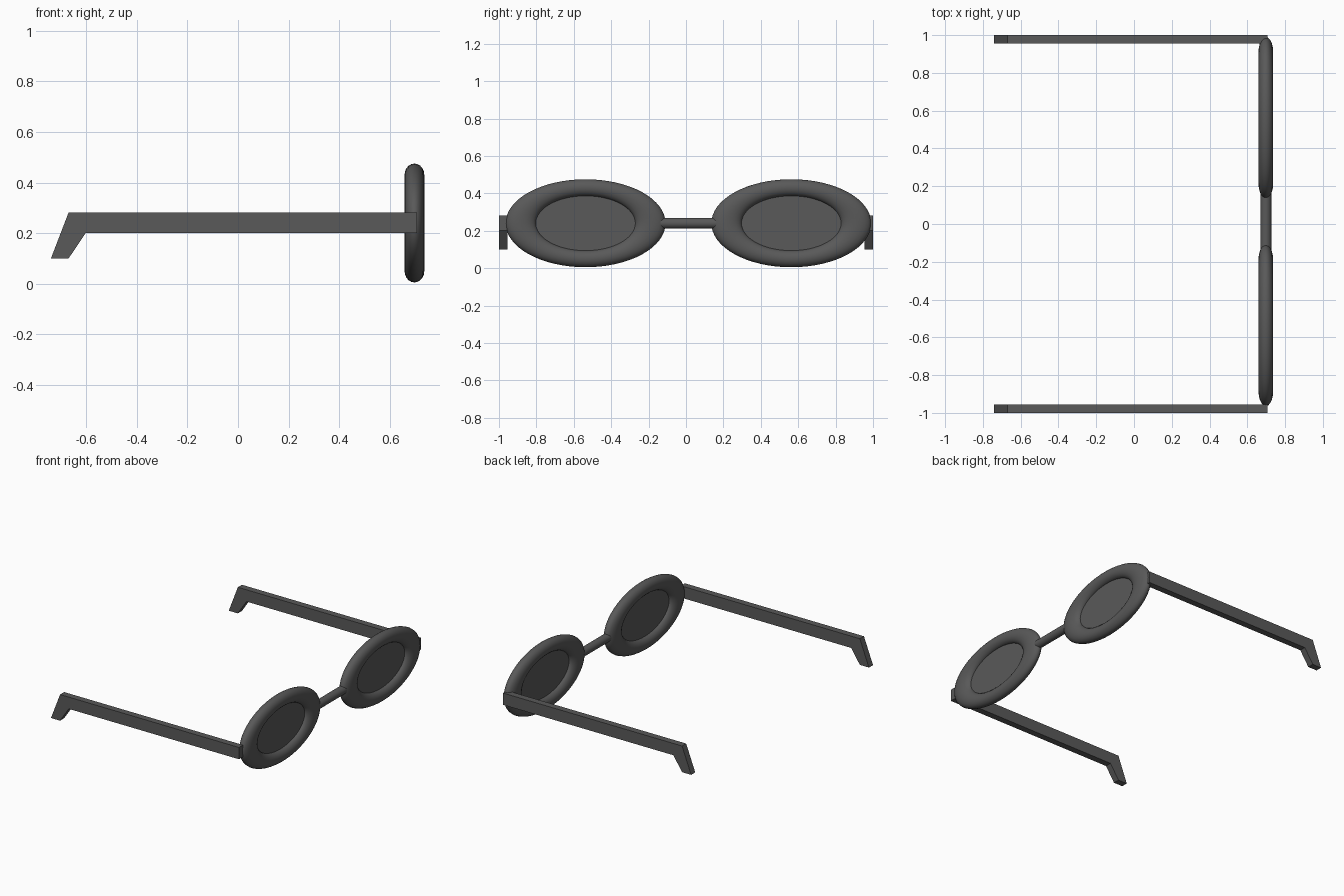
import bpy, bmesh
from math import radians

if "Cube" in bpy.data.objects:
    bpy.data.objects.remove(bpy.data.objects["Cube"])

FX, CZ = 0.698, 0.24          # plane of the front frame and its mid height
dark = bpy.data.materials.new("dark_grey")
dark.diffuse_color = (0.1, 0.1, 0.1, 1)
dark.use_nodes = True
dark.node_tree.nodes["Principled BSDF"].inputs["Base Color"].default_value = dark.diffuse_color
lens_mat = bpy.data.materials.new("lens_grey")
lens_mat.diffuse_color = (0.1, 0.1, 0.1, 1)
lens_mat.use_nodes = True
lens_mat.node_tree.nodes["Principled BSDF"].inputs["Base Color"].default_value = lens_mat.diffuse_color


def finish(name, mat, smooth=True):
    ob = bpy.context.object
    ob.name = name
    ob.data.materials.append(mat)
    bpy.ops.object.transform_apply(location=False, rotation=True, scale=True)
    if smooth:
        bpy.ops.object.shade_smooth_by_angle(angle=radians(40))
    return ob


def temple(name, y0, y1):
    # side profile in x, z, extruded across the arm's width
    profile = [(0.708, 0.20), (0.708, 0.282), (-0.67, 0.282),
               (-0.74, 0.10), (-0.67, 0.10), (-0.603, 0.20)]
    bm = bmesh.new()
    face = bm.faces.new([bm.verts.new((x, y0, z)) for x, z in profile])
    ext = bmesh.ops.extrude_face_region(bm, geom=[face])
    verts = [v for v in ext["geom"] if isinstance(v, bmesh.types.BMVert)]
    bmesh.ops.translate(bm, verts=verts, vec=(0, y1 - y0, 0))
    bmesh.ops.recalc_face_normals(bm, faces=bm.faces)
    me = bpy.data.meshes.new(name)
    bm.to_mesh(me)
    bm.free()
    me.materials.append(dark)
    bpy.context.collection.objects.link(bpy.data.objects.new(name, me))


for side, y in (("left", -0.537), ("right", 0.563)):
    # oval rim: stretched torus facing along x
    bpy.ops.mesh.primitive_torus_add(major_radius=0.346, minor_radius=0.0815,
                                     major_segments=64, minor_segments=20,
                                     location=(FX, y, CZ))
    bpy.context.object.scale = (0.55, 1, 0.48)
    bpy.context.object.rotation_euler = (0, radians(90), 0)
    finish(side + "_rim", dark)
    # thin flat lens set in the middle of the rim
    bpy.ops.mesh.primitive_cylinder_add(vertices=64, radius=0.275, depth=0.01,
                                        location=(FX, y, CZ))
    bpy.context.object.scale = (0.55, 1, 1)
    bpy.context.object.rotation_euler = (0, radians(90), 0)
    finish(side + "_lens", lens_mat)

# nose bridge
bpy.ops.mesh.primitive_cylinder_add(vertices=32, radius=0.029, depth=0.30,
                                    location=(FX, 0.013, CZ),
                                    rotation=(radians(90), 0, 0))
finish("nose_bridge", dark)

# temples with bent ear hooks
temple("left_temple", -1.0, -0.955)
temple("right_temple", 0.955, 1.0)
